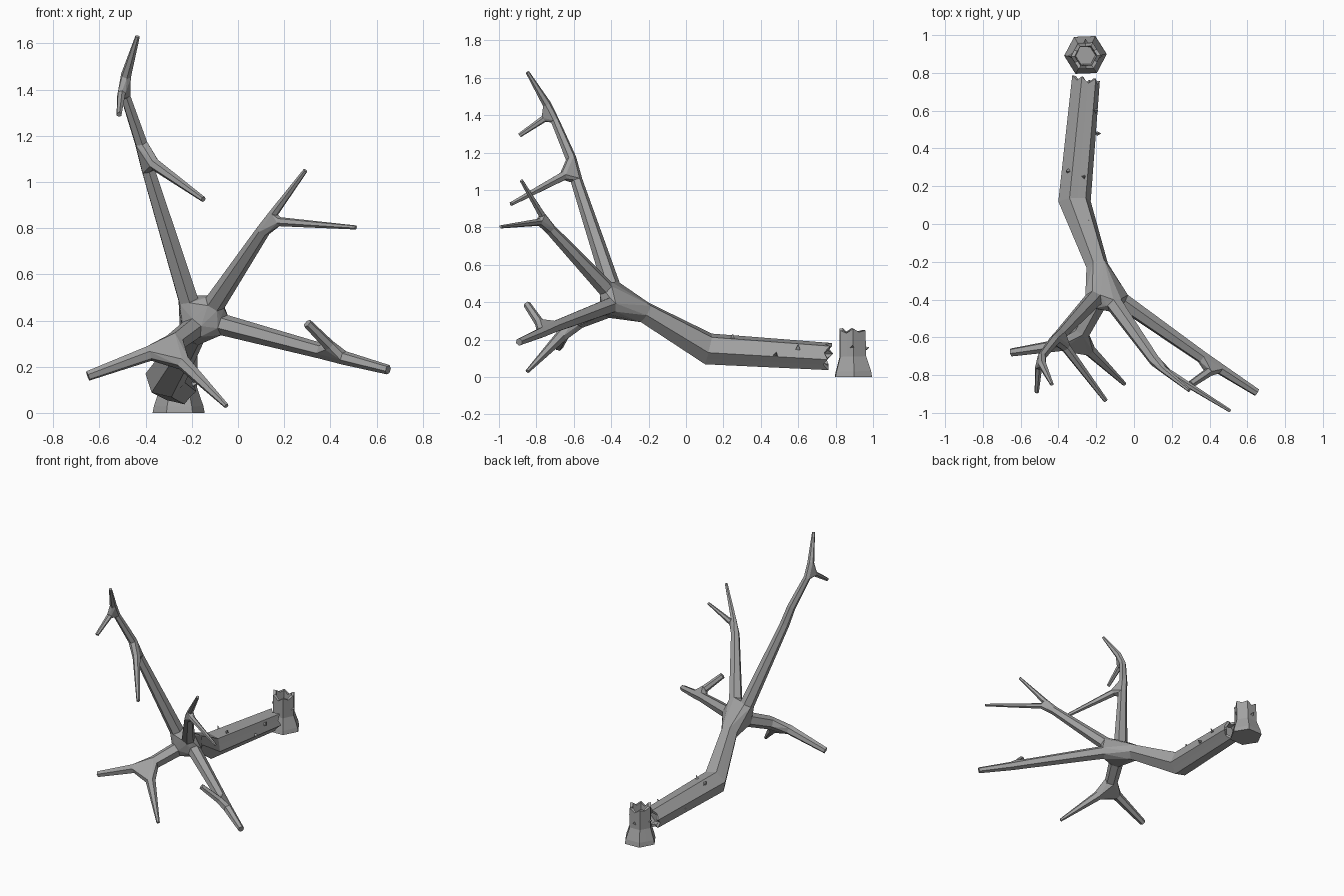
import bpy, bmesh, math, random
from mathutils import Vector

random.seed(4)
cube = bpy.data.objects.get("Cube")
if cube:
    bpy.data.objects.remove(cube, do_unlink=True)

bark = bpy.data.materials.new("grey bark")
bark.use_nodes = True
grey = (0.36, 0.36, 0.36, 1)
bark.diffuse_color = grey
bark.node_tree.nodes["Principled BSDF"].inputs["Base Color"].default_value = grey


def finish(name, bm):
    bmesh.ops.recalc_face_normals(bm, faces=bm.faces)
    mesh = bpy.data.meshes.new(name)
    bm.to_mesh(mesh)
    bm.free()
    mesh.materials.append(bark)
    bpy.context.collection.objects.link(bpy.data.objects.new(name, mesh))


def limb(name, path, sides=6, hollow=0, twist=0.3):
    """Loft a faceted limb along (x, y, z, radius) points; return its end rings.
    A hollow limb gets a splintered rim and a pit at its last point."""
    pts = [Vector(p[:3]) for p in path]
    count = sides * 2 if hollow else sides
    rings, u = [], None
    for i, (p, spec) in enumerate(zip(pts, path)):
        d = (pts[min(i + 1, len(pts) - 1)] - pts[max(i - 1, 0)]).normalized()
        if u is None:
            u = d.orthogonal() if abs(d.z) > 0.95 else d.cross(Vector((0, 0, 1)))
        u = (u - d * u.dot(d)).normalized()
        v = d.cross(u)

        def ring(r, shift):
            out = []
            for k in range(count):
                a = twist + math.tau * k / count
                # midpoints of flat sides when the outline is doubled
                rk = r * math.cos(math.pi / sides) if hollow and k % 2 else r
                out.append(p + (u * math.cos(a) + v * math.sin(a)) * rk + d * shift[k])
            return out

        if hollow and i == len(pts) - 1:
            jag = [random.uniform(0, 0.02) - 0.022 * (k % 2) for k in range(count)]
            rings.append(ring(spec[3], jag))
            rings.append(ring(spec[3] * 0.74, jag))
            rings.append(ring(spec[3] * 0.66, [-hollow] * count))
        else:
            rings.append(ring(spec[3], [0] * count))
    bm = bmesh.new()
    loops = [[bm.verts.new(c) for c in r] for r in rings]
    for a, b in zip(loops, loops[1:]):
        for k in range(count):
            n = (k + 1) % count
            bm.faces.new((a[k], a[n], b[n], b[k]))
    bm.faces.new(loops[0])
    bm.faces.new(loops[-1])
    finish(name, bm)
    return rings[0], rings[-1]


def junction(name, *rings):
    """Wrap the ends of several limbs in one faceted knot."""
    bm = bmesh.new()
    for r in rings:
        for c in r:
            bm.verts.new(c)
    res = bmesh.ops.convex_hull(bm, input=bm.verts)
    spare = {g for g in res["geom_interior"] + res["geom_unused"]
             if isinstance(g, bmesh.types.BMVert)}
    bmesh.ops.delete(bm, geom=list(spare), context="VERTS")
    finish(name, bm)


# fallen trunk and its broken stump
trunk, _ = limb("trunk", [(-0.195, -0.22, 0.345, 0.06), (-0.315, 0.12, 0.15, 0.088),
                          (-0.255, 0.76, 0.11, 0.076)], hollow=0.05)
limb("stump", [(-0.257, 0.895, 0, 0.113), (-0.257, 0.895, 0.03, 0.107),
               (-0.257, 0.892, 0.11, 0.08), (-0.255, 0.89, 0.245, 0.079)], hollow=0.12)

# tall branch with two side twigs
tall, tall_end = limb("tall_branch", [(-0.215, -0.4, 0.49, 0.048), (-0.388, -0.585, 1.05, 0.032)])
upper, upper_end = limb("upper_branch", [(-0.42, -0.615, 1.17, 0.029), (-0.487, -0.70, 1.37, 0.023)])
low_twig, _ = limb("tall_low_twig", [(-0.36, -0.655, 1.075, 0.026), (-0.15, -0.935, 0.925, 0.012)])
tip, _ = limb("tall_tip", [(-0.485, -0.745, 1.46, 0.023), (-0.435, -0.848, 1.63, 0.01)])
spur, _ = limb("tall_spur", [(-0.505, -0.76, 1.38, 0.019), (-0.515, -0.89, 1.292, 0.012)])
junction("tall_low_fork", tall_end, upper, low_twig)
junction("tall_high_fork", upper_end, tip, spur)

# raised left branch with a two-way fork
raised, raised_end = limb("raised_branch", [(-0.1, -0.43, 0.475, 0.046), (0.11, -0.725, 0.79, 0.03)])
rise, _ = limb("raised_up_twig", [(0.155, -0.77, 0.865, 0.02), (0.292, -0.88, 1.05, 0.01)])
reach, _ = limb("raised_side_twig", [(0.18, -0.785, 0.828, 0.02), (0.51, -0.99, 0.803, 0.009)])
junction("raised_fork", raised_end, rise, reach)

# long left branch with a blunt twig
long, long_end = limb("long_branch", [(-0.06, -0.41, 0.38, 0.046), (0.36, -0.705, 0.268, 0.034)])
long_tip, _ = limb("long_tip", [(0.46, -0.77, 0.238, 0.03), (0.65, -0.892, 0.187, 0.021)])
blunt, _ = limb("long_twig", [(0.395, -0.785, 0.292, 0.025), (0.3, -0.85, 0.388, 0.02)])
junction("long_fork", long_end, long_tip, blunt)

# low right branch with a two-way fork
low, low_end = limb("low_branch", [(-0.2, -0.43, 0.362, 0.05), (-0.275, -0.57, 0.305, 0.045)])
outer, _ = limb("low_outer_twig", [(-0.385, -0.64, 0.257, 0.034), (-0.65, -0.68, 0.16, 0.022)])
inner, _ = limb("low_inner_twig", [(-0.235, -0.67, 0.215, 0.033), (-0.05, -0.848, 0.03, 0.011)])
junction("low_fork", low_end, outer, inner)

# knot where every main branch leaves the trunk
junction("crown_knot", trunk, tall, raised, long, low)

# small splinters standing off the bark: position and outward lean
splinters = [((-0.2, 0.6, 0.155), (1, 0, 1)), ((-0.35, 0.28, 0.205), (-1, 0, 1)),
             ((-0.265, 0.25, 0.21), (1, 0, 2)), ((-0.25, 0.02, 0.26), (1, 0, 1)),
             ((-0.19, 0.48, 0.12), (1, 0, 0)), ((-0.335, 0.5, 0.1), (-1, 0, 0)),
             ((-0.25, 0.04, 0.18), (1, 0, 0)), ((-0.18, 0.89, 0.16), (1, 0, 0)),
             ((-0.257, 0.965, 0.15), (0, 1, 0)), ((-0.335, 0.89, 0.16), (-1, 0, 0))]
for place, lean in splinters:
    base, way = Vector(place), Vector(lean).normalized()
    point = base + way * 0.014 + Vector((0, 0, 0.008))
    limb("splinter", [(*(base - way * 0.008), 0.015), (*point, 0.002)], sides=3)
